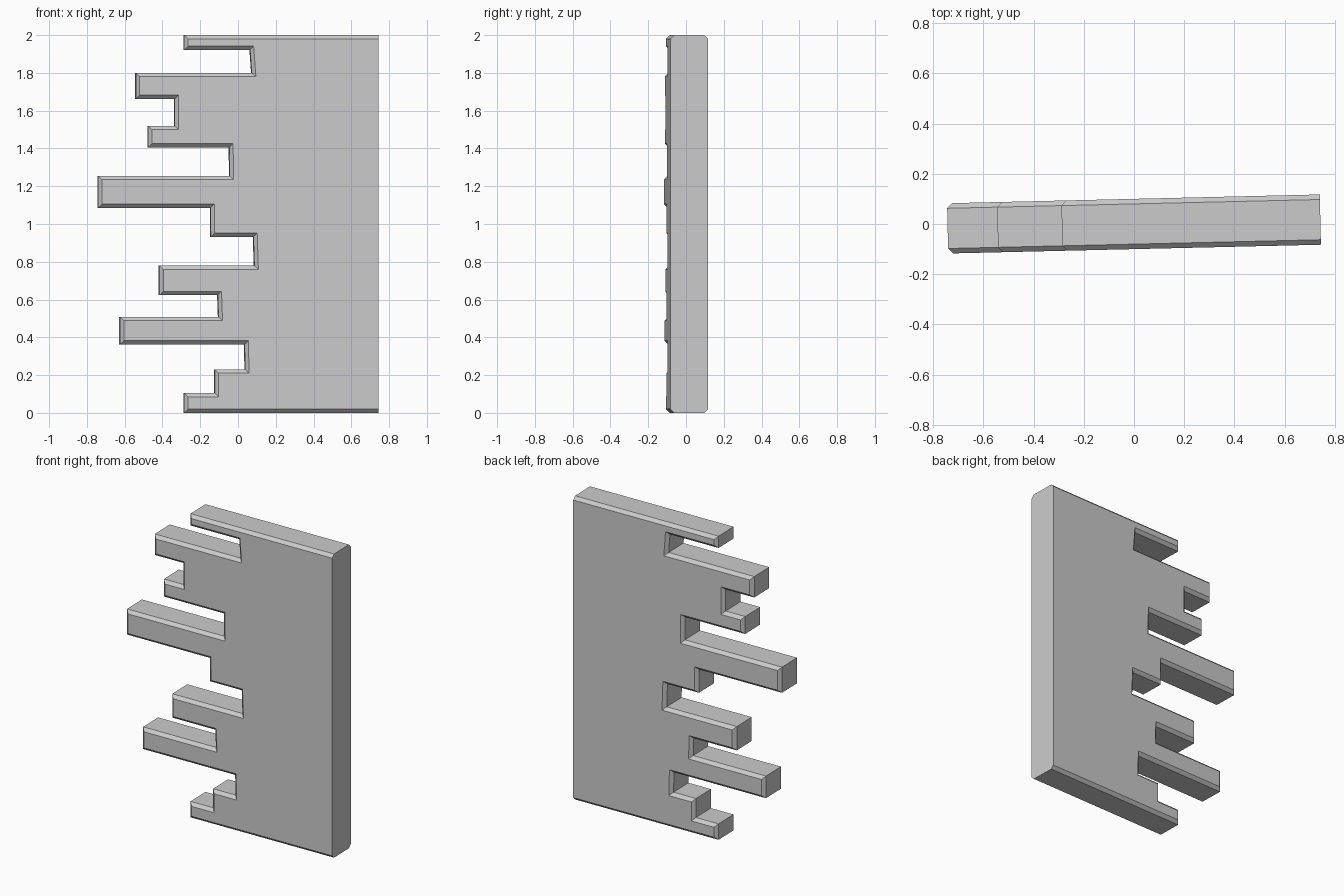
import bpy, bmesh, math
from mathutils import Vector, Matrix

if "Cube" in bpy.data.objects:
    bpy.data.objects.remove(bpy.data.objects["Cube"])

HALF_T = 0.1       # half thickness
CH = 0.02          # chamfer size
RIGHT = 0.742
YAW = math.radians(1.35)

# Jagged panel outline (x, z), counter-clockwise seen from the front
outline = [Vector(p) for p in [
    (RIGHT, 0), (RIGHT, 2), (-0.287, 2), (-0.287, 1.922),
    (0.062, 1.922), (0.071, 1.80), (-0.543, 1.80), (-0.543, 1.662),
    (-0.338, 1.662), (-0.338, 1.52), (-0.478, 1.52), (-0.478, 1.405),
    (-0.048, 1.405), (-0.046, 1.255), (-0.742, 1.255), (-0.742, 1.086),
    (-0.147, 1.086), (-0.146, 0.932), (0.08, 0.932), (0.085, 0.78),
    (-0.418, 0.78), (-0.418, 0.623), (-0.109, 0.623), (-0.105, 0.508),
    (-0.627, 0.508), (-0.627, 0.362), (0.033, 0.362), (0.036, 0.23),
    (-0.125, 0.23), (-0.125, 0.105), (-0.287, 0.105), (-0.287, 0)]]


def inset(points, dist):
    """Mitred inset; the first edge (cut right end) stays in place."""
    n = len(points)
    normals = []
    for i in range(n):
        d = (points[(i + 1) % n] - points[i]).normalized()
        normals.append(Vector((-d.y, d.x)))
    result = []
    for i, p in enumerate(points):
        a, b = normals[i - 1], normals[i]
        da = 0 if (i - 1) % n == 0 else dist
        db = 0 if i == 0 else dist
        det = a.x * b.y - a.y * b.x
        result.append(p + Vector(((da * b.y - db * a.y) / det,
                                  (db * a.x - da * b.x) / det)))
    return result


# Loft of four rings: front face, chamfer, side, chamfer, back face
small = inset(outline, CH)
bm = bmesh.new()
rings = [[bm.verts.new((p.x, y, p.y)) for p in ring] for ring, y in (
    (small, -HALF_T), (outline, -HALF_T + CH),
    (outline, HALF_T - CH), (small, HALF_T))]
count = len(outline)
for r0, r1 in zip(rings, rings[1:]):
    for i in range(count):
        j = (i + 1) % count
        bm.faces.new((r0[i], r1[i], r1[j], r0[j]))
bm.faces.new(rings[0])
bm.faces.new(rings[-1][::-1])
bmesh.ops.recalc_face_normals(bm, faces=bm.faces)
bmesh.ops.transform(bm, matrix=Matrix.Rotation(YAW, 4, 'Z'), verts=bm.verts)

mesh = bpy.data.meshes.new("broken_wall_panel")
bm.to_mesh(mesh)
bm.free()
panel = bpy.data.objects.new("broken_wall_panel", mesh)
bpy.context.collection.objects.link(panel)
